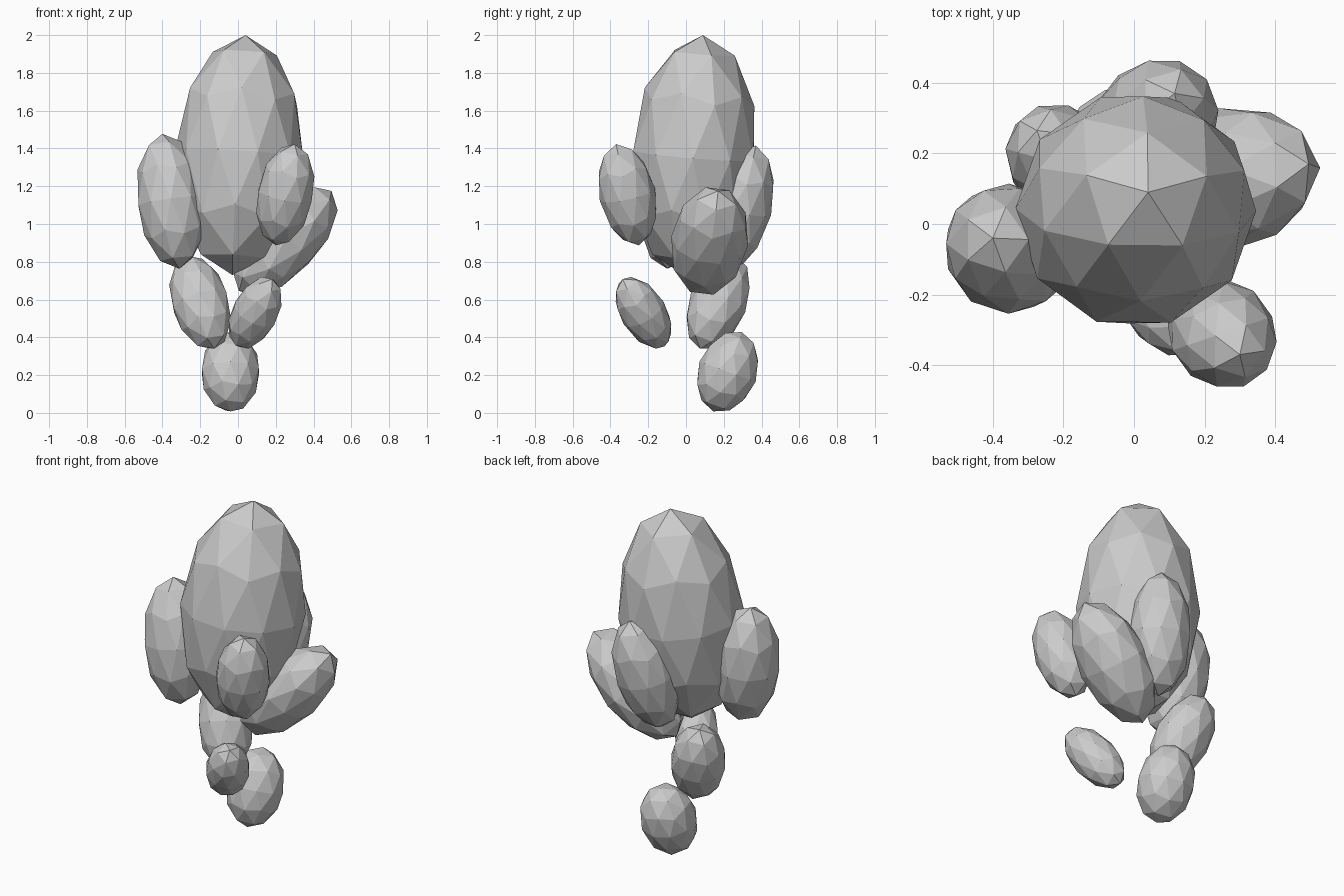
import bpy
from mathutils import Vector, Quaternion

if "Cube" in bpy.data.objects:
    bpy.data.objects.remove(bpy.data.objects["Cube"])


def blob(name, centre, axis, radius, twist=0.0):
    """Low-poly ellipsoid: 'axis' is the vector from centre to its upper tip."""
    axis = Vector(axis)
    bpy.ops.mesh.primitive_ico_sphere_add(subdivisions=2, radius=1, location=centre)
    ob = bpy.context.object
    ob.name = name
    rx, ry = radius if isinstance(radius, tuple) else (radius, radius)
    ob.scale = (rx, ry, axis.length)
    # shortest rotation from straight up to the leaning axis, after a spin
    lean = Vector((0, 0, 1)).rotation_difference(axis)
    ob.rotation_euler = (lean @ Quaternion((0, 0, 1), twist)).to_euler()
    bpy.ops.object.shade_flat()
    return ob


# Large central body
blob("main_body", (0.005, 0.04, 1.365), (0.035, 0.05, 0.635), (0.342, 0.335), 0.3)

# Lobes around the lower half of the body
blob("left_lobe", (-0.355, -0.07, 1.12), (-0.045, 0.03, 0.357), (0.182, 0.185))
blob("front_right_lobe", (0.25, -0.31, 1.155), (0.05, -0.06, 0.268), 0.15)
blob("right_lobe", (0.25, 0.125, 0.91), (0.245, 0.045, 0.265), (0.178, 0.205))
blob("back_lobe", (0.06, 0.29, 1.085), (0.055, 0.08, 0.33), (0.175, 0.165))

# Small trailing lobes beneath
blob("lower_left_lobe", (-0.2, 0.17, 0.585), (-0.075, 0.095, 0.245), 0.153)
blob("lower_front_lobe", (0.09, -0.225, 0.53), (0.09, -0.11, 0.178), 0.122)
blob("bottom_lobe", (-0.04, 0.22, 0.218), (0.0, 0.075, 0.21), 0.158)
